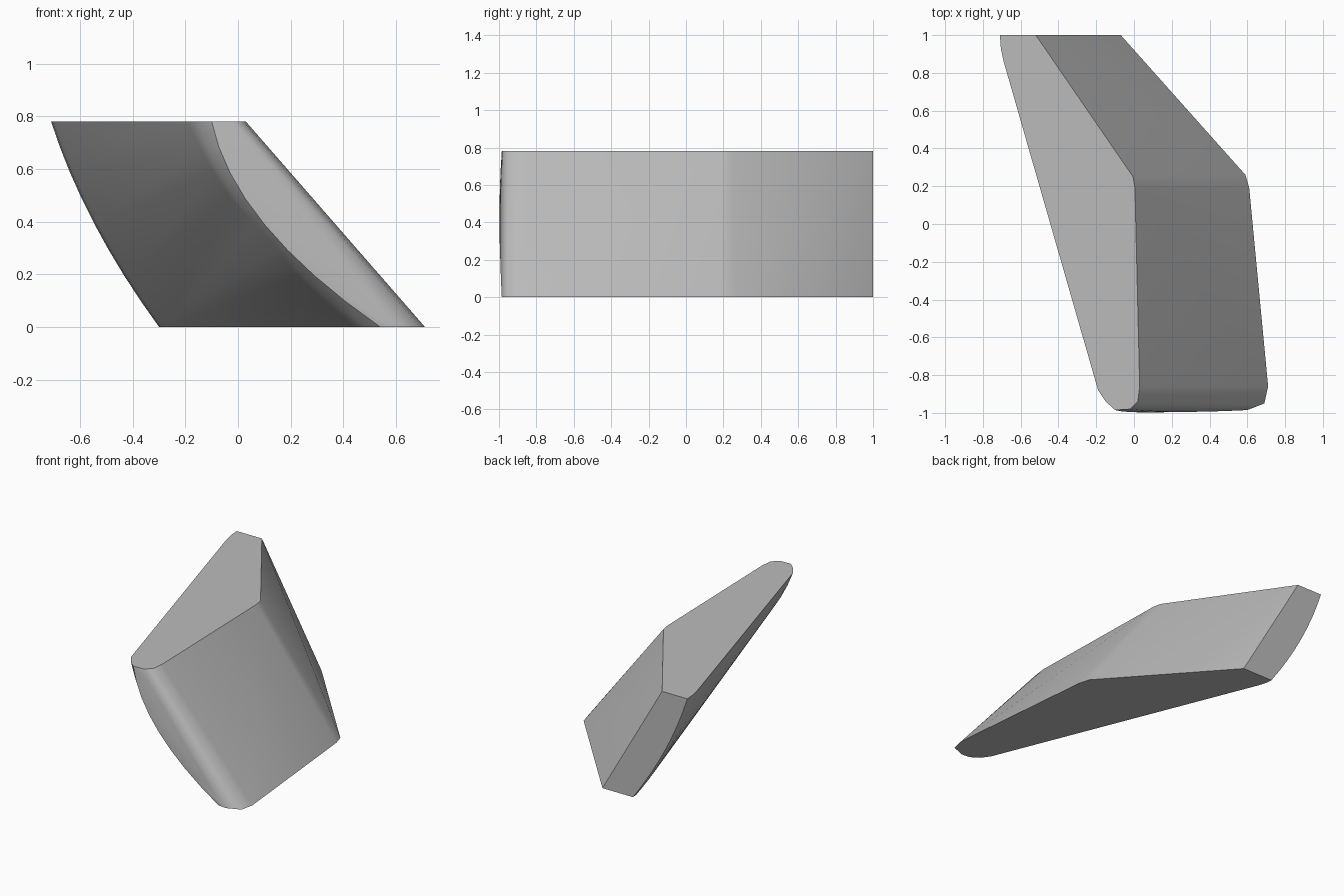
import bpy, bmesh

if "Cube" in bpy.data.objects:
    bpy.data.objects.remove(bpy.data.objects["Cube"])

H = 0.78      # slab height
LAYERS = 8    # rings along the bulging side

# each row: top x, top y, bottom x, bottom y, outward bulge in x, in y
OUTLINE = [
    (-0.52, 1.00, -0.07, 1.00, 0, 0),
    (-0.005, 0.25, 0.59, 0.26, 0, 0),
    (0.005, 0.19, 0.61, 0.19, 0, 0),
    (0.03, -0.86, 0.71, -0.86, 0, 0),
    (0.02, -0.94, 0.69, -0.95, 0, 0),
    (-0.02, -0.98, 0.60, -0.985, 0.06, 0.012),
    (-0.10, -0.985, 0.54, -0.98, 0.12, 0.015),
    (-0.15, -0.94, 0.48, -0.94, 0.10, 0.01),
    (-0.19, -0.88, 0.44, -0.88, 0.08, 0.01),
    (-0.20, -0.83, 0.42, -0.82, 0.07, 0.01),
    (-0.69, 0.86, -0.28, 0.90, 0.04, 0),
    (-0.705, 0.93, -0.295, 0.95, 0.04, 0),
    (-0.71, 1.00, -0.30, 1.00, 0.04, 0),
]

# leaning slab: convex skin over stacked outlines
bm = bmesh.new()
for tx, ty, bx, by, cx, cy in OUTLINE:
    steps = LAYERS if cx else 1
    for i in range(steps + 1):
        t = i / steps
        arc = 4 * t * (1 - t)
        bm.verts.new((bx + (tx - bx) * t - cx * arc,
                      by + (ty - by) * t - cy * arc, H * t))
hull = bmesh.ops.convex_hull(bm, input=bm.verts)
inner = {g for g in hull["geom_interior"] + hull["geom_unused"]
         if isinstance(g, bmesh.types.BMVert)}
bmesh.ops.delete(bm, geom=list(inner), context='VERTS')

# merge the flat caps and back into single faces
bmesh.ops.dissolve_limit(bm, angle_limit=0.005, verts=bm.verts, edges=bm.edges)
bmesh.ops.recalc_face_normals(bm, faces=bm.faces)

mesh = bpy.data.meshes.new("leaning_slab")
bm.to_mesh(mesh)
bm.free()
slab = bpy.data.objects.new("leaning_slab", mesh)
bpy.context.collection.objects.link(slab)

# plain grey
grey = bpy.data.materials.new("grey")
grey.diffuse_color = (0.5, 0.5, 0.5, 1)
grey.use_nodes = True
grey.node_tree.nodes["Principled BSDF"].inputs["Base Color"].default_value = grey.diffuse_color
mesh.materials.append(grey)

bpy.context.view_layer.objects.active = slab
slab.select_set(True)
bpy.ops.object.shade_smooth_by_angle(angle=0.52)
